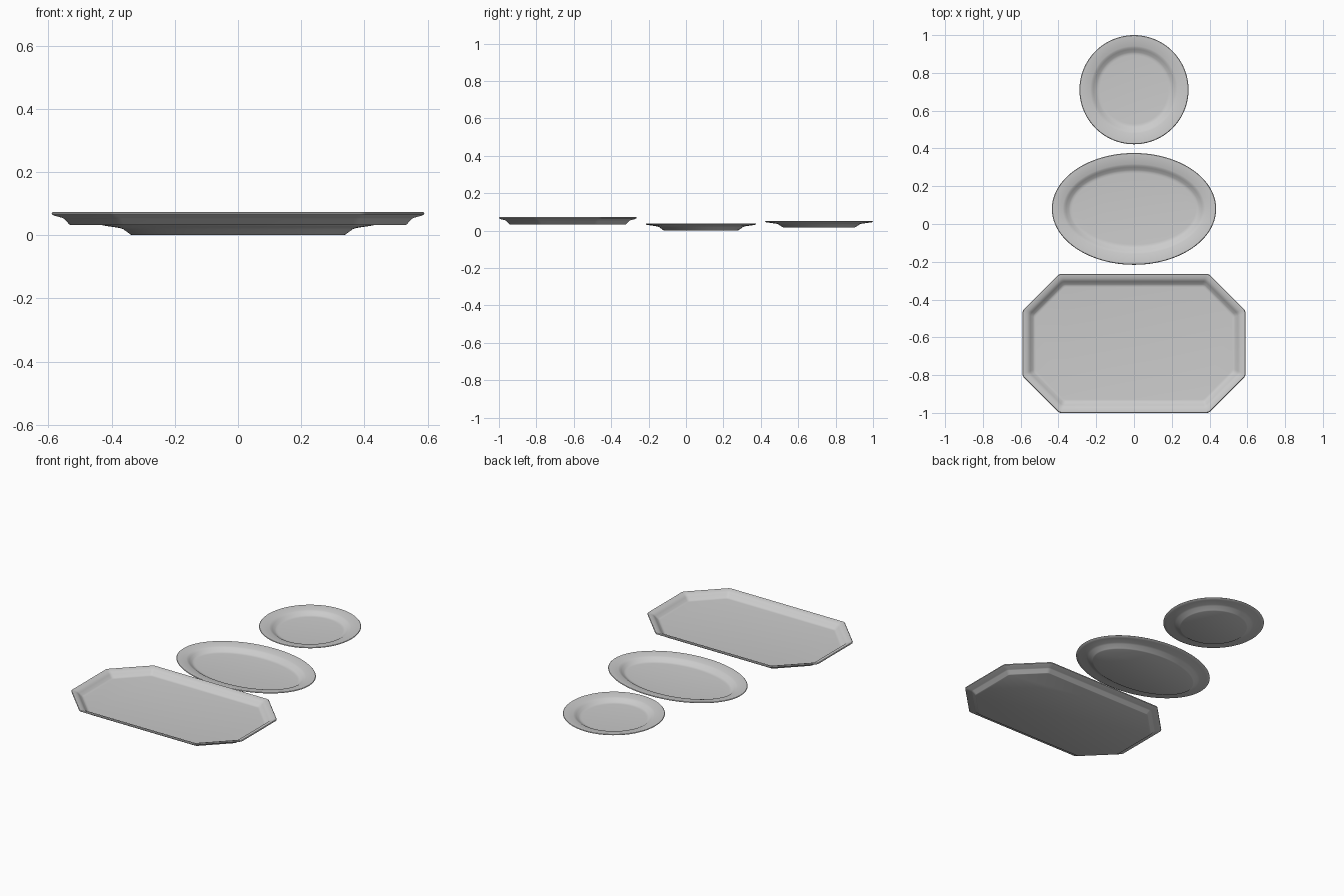
import bpy, bmesh, math
from mathutils import Vector

if "Cube" in bpy.data.objects:
    bpy.data.objects.remove(bpy.data.objects["Cube"])


def ellipse(a, b, n=96):
    """Outline function: ellipse inset by d."""
    def ring(d):
        return [((a - d) * math.cos(2 * math.pi * i / n),
                 (b - d) * math.sin(2 * math.pi * i / n)) for i in range(n)]
    return ring


def octagon(hx, hy, chamfer, r=0.012):
    """Outline function: chamfered rectangle with softened corners, inset by d."""
    def ring(d):
        x, y = hx - d, hy - d
        c = chamfer - d * (2 - math.sqrt(2))
        pts = [Vector(p) for p in ((x, -y + c), (x, y - c), (x - c, y), (-x + c, y),
                                   (-x, y - c), (-x, -y + c), (-x + c, -y), (x - c, -y))]
        out = []
        for i, p in enumerate(pts):
            a = p + (pts[i - 1] - p).normalized() * r
            b = p + (pts[(i + 1) % 8] - p).normalized() * r
            for t in (0, 0.25, 0.5, 0.75, 1):
                q = a * (1 - t) ** 2 + p * 2 * t * (1 - t) + b * t * t
                out.append((q.x, q.y))
        return out
    return ring


def dish(name, ring, profile, y, z):
    """Loft an outline through (inset, height) pairs and close both floors."""
    bm = bmesh.new()
    loops = [[bm.verts.new((px, py, h)) for px, py in ring(d)] for d, h in profile]
    n = len(loops[0])
    for lo, hi in zip(loops, loops[1:]):
        for i in range(n):
            j = (i + 1) % n
            bm.faces.new((lo[i], lo[j], hi[j], hi[i]))
    bm.faces.new(loops[0][::-1])
    bm.faces.new(loops[-1])
    bmesh.ops.recalc_face_normals(bm, faces=bm.faces)
    me = bpy.data.meshes.new(name)
    bm.to_mesh(me)
    bm.free()
    ob = bpy.data.objects.new(name, me)
    bpy.context.collection.objects.link(ob)
    ob.location = (0, y, z)
    bpy.ops.object.select_all(action='DESELECT')
    ob.select_set(True)
    bpy.context.view_layer.objects.active = ob
    bpy.ops.object.shade_smooth_by_angle(angle=math.radians(40))


# underside, lip, inner slope, floor
plate_profile = [(0.100, 0), (0.094, 0.003), (0.072, 0.019), (0.060, 0.023),
                 (0.020, 0.029), (0.003, 0.032), (0, 0.035), (0.003, 0.038),
                 (0.010, 0.038), (0.058, 0.031), (0.066, 0.028), (0.075, 0.022),
                 (0.090, 0.011), (0.098, 0.008), (0.108, 0.007)]
tray_profile = [(0.060, 0), (0.056, 0.002), (0.040, 0.020), (0.034, 0.023),
                (0.008, 0.030), (0.001, 0.034), (0, 0.038), (0.003, 0.041),
                (0.008, 0.041), (0.026, 0.035), (0.034, 0.031), (0.041, 0.024),
                (0.056, 0.010), (0.062, 0.007), (0.070, 0.006)]

dish("round_plate", ellipse(0.289, 0.289), [(d, h * 0.92) for d, h in plate_profile],
     0.711, 0.016)
dish("oval_platter", ellipse(0.435, 0.296), plate_profile, 0.08, 0)
dish("octagonal_tray", octagon(0.59, 0.368, 0.194), tray_profile, -0.632, 0.032)
